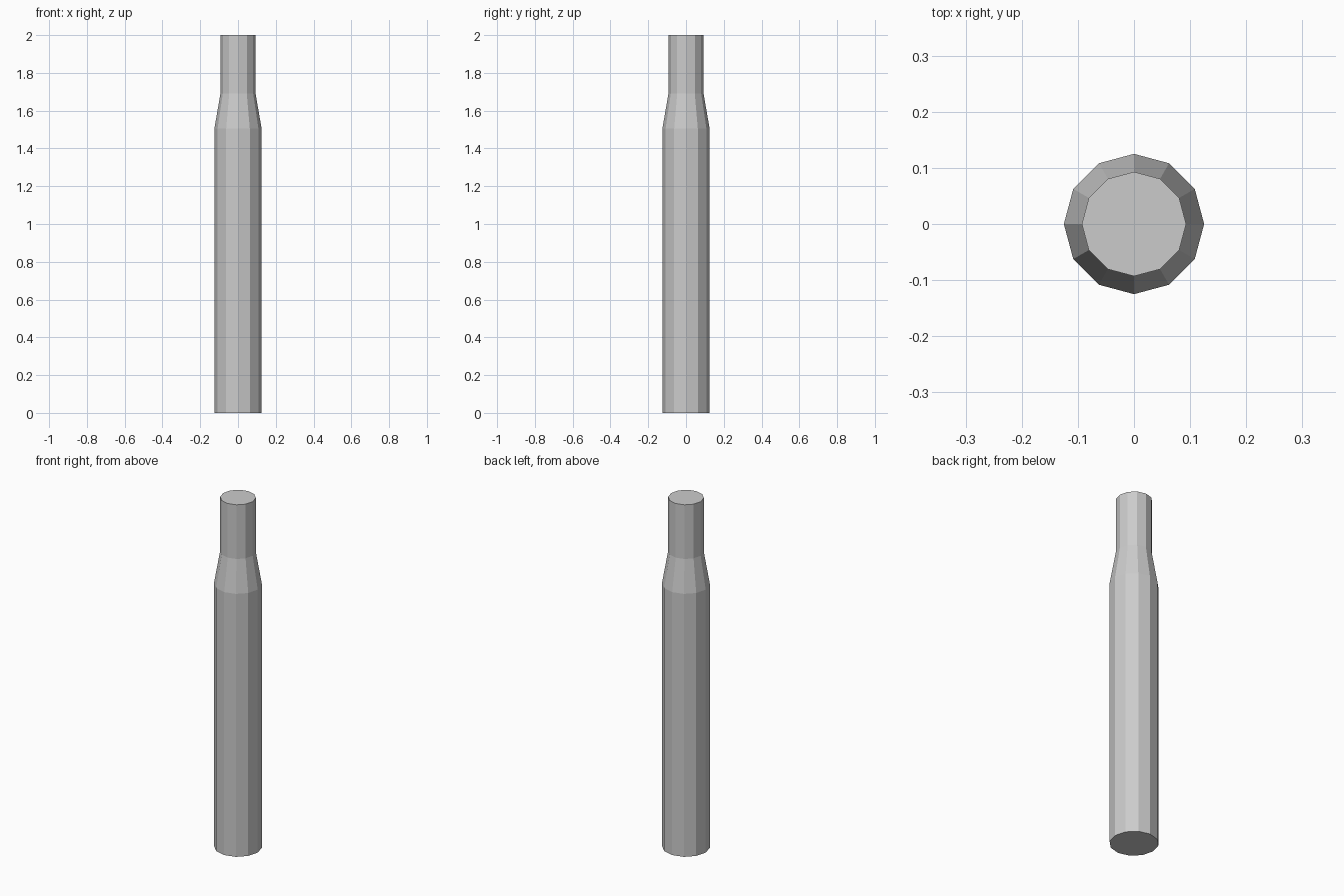
import bpy, bmesh
from math import cos, sin, tau

if "Cube" in bpy.data.objects:
    bpy.data.objects.remove(bpy.data.objects["Cube"])

SIDES = 12
# (radius, height): base, shoulder start, neck start, top
PROFILE = [(0.125, 0.0), (0.125, 1.505), (0.093, 1.69), (0.093, 2.0)]

# Twelve-sided turned body with tapered shoulder and narrow neck
bm = bmesh.new()
rings = [[bm.verts.new((r * cos(tau * i / SIDES), r * sin(tau * i / SIDES), z))
          for i in range(SIDES)] for r, z in PROFILE]
for low, high in zip(rings, rings[1:]):
    for i in range(SIDES):
        j = (i + 1) % SIDES
        bm.faces.new((low[i], low[j], high[j], high[i]))

# Flat end caps
bm.faces.new(rings[0][::-1])
bm.faces.new(rings[-1])

mesh = bpy.data.meshes.new("necked_cylinder")
bm.to_mesh(mesh)
bm.free()
bpy.context.collection.objects.link(bpy.data.objects.new("necked_cylinder", mesh))
